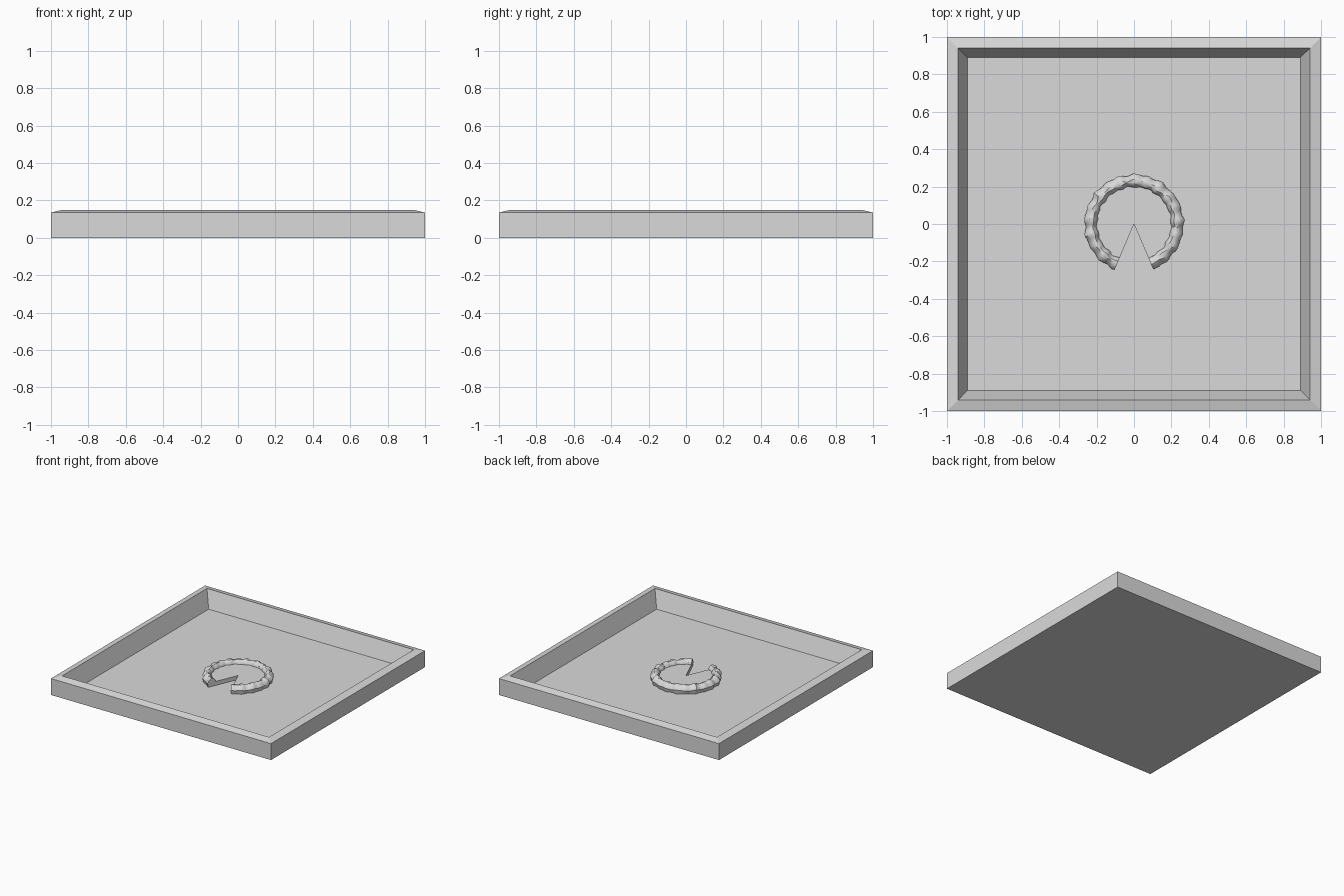
import bpy
import bmesh
import random
from math import sin, cos, radians

random.seed(4)

cube = bpy.data.objects.get("Cube")
if cube:
    bpy.data.objects.remove(cube, do_unlink=True)

FLOOR = 0.012

grey = bpy.data.materials.new("plain grey")
grey.use_nodes = True
grey.diffuse_color = (0.7, 0.7, 0.7, 1)
grey.node_tree.nodes["Principled BSDF"].inputs["Base Color"].default_value = (0.7, 0.7, 0.7, 1)


def finish(name, bm, smooth=False):
    bmesh.ops.recalc_face_normals(bm, faces=bm.faces)
    mesh = bpy.data.meshes.new(name)
    bm.to_mesh(mesh)
    bm.free()
    mesh.materials.append(grey)
    obj = bpy.data.objects.new(name, mesh)
    bpy.context.collection.objects.link(obj)
    if smooth:
        bpy.ops.object.select_all(action="DESELECT")
        obj.select_set(True)
        bpy.context.view_layer.objects.active = obj
        bpy.ops.object.shade_smooth_by_angle(angle=radians(35))
    return obj


def loft(bm, rings, closed=True):
    """Bridge neighbouring rings and cap both ends."""
    for a, b in zip(rings, rings[1:]):
        n = len(a)
        for i in range(n):
            j = (i + 1) % n
            bm.faces.new((a[i], a[j], b[j], b[i]))
    bm.faces.new(rings[0])
    bm.faces.new(rings[-1])


# Square tray: bevelled rim outside, sloping walls inside
def tray():
    bm = bmesh.new()
    profile = [(1, 0), (1, 0.135), (0.94, 0.15), (0.89, FLOOR)]
    corners = [(-1, -1), (1, -1), (1, 1), (-1, 1)]
    loft(bm, [[bm.verts.new((x * r, y * r, z)) for x, y in corners] for r, z in profile])
    finish("tray", bm)


# Flat filling sector, point at the centre
def filling(name, start, end):
    bm = bmesh.new()
    steps = round((end - start) / 5)
    angles = [radians(start + (end - start) * i / steps) for i in range(steps + 1)]
    outline = [(0, 0)] + [(0.22 * cos(a), 0.22 * sin(a)) for a in angles]
    loft(bm, [[bm.verts.new((x, y, z)) for x, y in outline] for z in (FLOOR, 0.045)])
    finish(name, bm)


# Lumpy raised crust swept round the filling
def crust(start, end, steps=90):
    bm = bmesh.new()
    section = [(0.205, FLOOR), (0.197, 0.04), (0.204, 0.062), (0.218, 0.075),
               (0.234, 0.076), (0.252, 0.064), (0.264, 0.042), (0.256, FLOOR)]
    rings = []
    for i in range(steps + 1):
        a = radians(start + (end - start) * i / steps)
        swell = 0.004 * sin(21 * a) + 0.003 * sin(13 * a + 1)
        ring = []
        for r, z in section:
            side = 1 if r > 0.23 else -0.6
            r += side * swell + random.uniform(-0.0015, 0.0015)
            if z > FLOOR:
                z += 0.6 * swell + random.uniform(-0.002, 0.002)
            ring.append(bm.verts.new((r * cos(a), r * sin(a), z)))
        rings.append(ring)
    loft(bm, rings)
    finish("crust", bm, smooth=True)


tray()
filling("cut_slice", -67, -22)
filling("filling", -22, 247)
crust(-67, 247)
